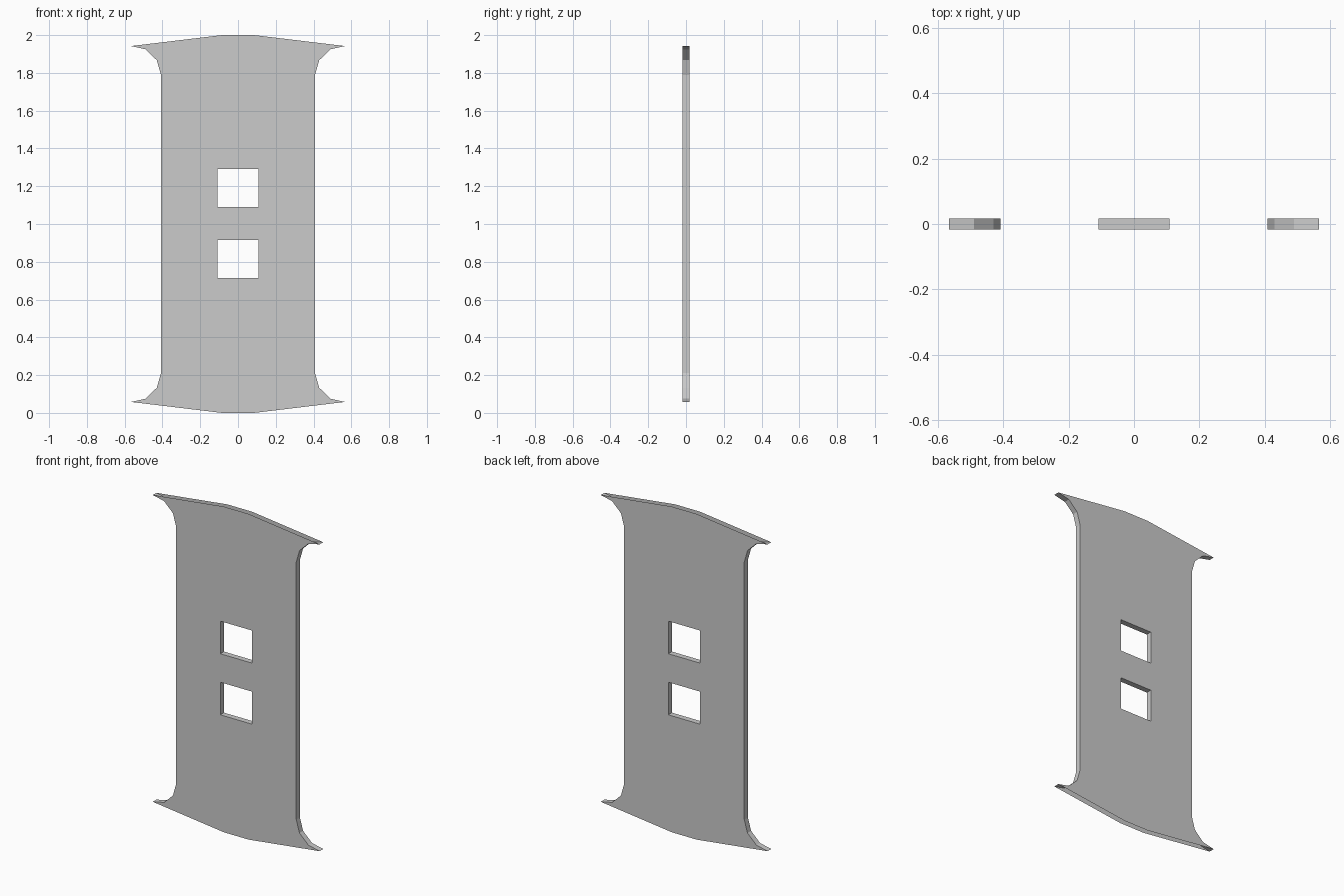
import bpy, bmesh

if "Cube" in bpy.data.objects:
    bpy.data.objects.remove(bpy.data.objects["Cube"])

HALF_T = 0.0175          # half the panel thickness

grey = bpy.data.materials.new("light_grey")
grey.diffuse_color = (0.6, 0.6, 0.6, 1)
grey.use_nodes = True
grey.node_tree.nodes["Principled BSDF"].inputs["Base Color"].default_value = grey.diffuse_color

# one quarter of the outline: straight side, flare, tip, flat crown
quarter = [(0.408, 0.79), (0.43, 0.867), (0.49, 0.925), (0.567, 0.942), (0.085, 1.0)]
half = [(x, -z) for x, z in reversed(quarter)] + quarter
outline = half + [(-x, z) for x, z in reversed(half)]


def rectangle(w, z0, z1):
    return [(-w, z0), (-w, z1), (w, z1), (w, z0)]


loops = [outline, rectangle(0.108, 0.09, 0.29), rectangle(0.108, -0.285, -0.085)]

bm = bmesh.new()
rings = []
for y in (-HALF_T, HALF_T):
    # front and back sheets with the two window openings
    edges, layer = [], []
    for loop in loops:
        vs = [bm.verts.new((x, y, z + 1)) for x, z in loop]
        edges += [bm.edges.new((a, b)) for a, b in zip(vs, vs[1:] + vs[:1])]
        layer.append(vs)
    filled = bmesh.ops.triangle_fill(bm, edges=edges, use_beauty=True, normal=(0, y, 0))
    faces = [f for f in filled["geom"] if isinstance(f, bmesh.types.BMFace)]
    for f in faces:
        f.normal_update()
        if f.normal.y * y < 0:
            f.normal_flip()
    bmesh.ops.dissolve_limit(bm, angle_limit=0.01, verts=[], edges=list({e for f in faces for e in f.edges}))
    rings.append(layer)

# side and window walls; the crown at the top and bottom stays open
for k, (front, back) in enumerate(zip(*rings)):
    n = len(front)
    for i in range(n):
        j = (i + 1) % n
        (x0, z0), (x1, z1) = loops[k][i], loops[k][j]
        if k == 0 and min(abs(x0), abs(x1)) < 0.1:
            continue
        bm.faces.new((front[i], front[j], back[j], back[i]))

mesh = bpy.data.meshes.new("panel")
bm.to_mesh(mesh)
bm.free()
mesh.materials.append(grey)
bpy.context.collection.objects.link(bpy.data.objects.new("flared_panel", mesh))
